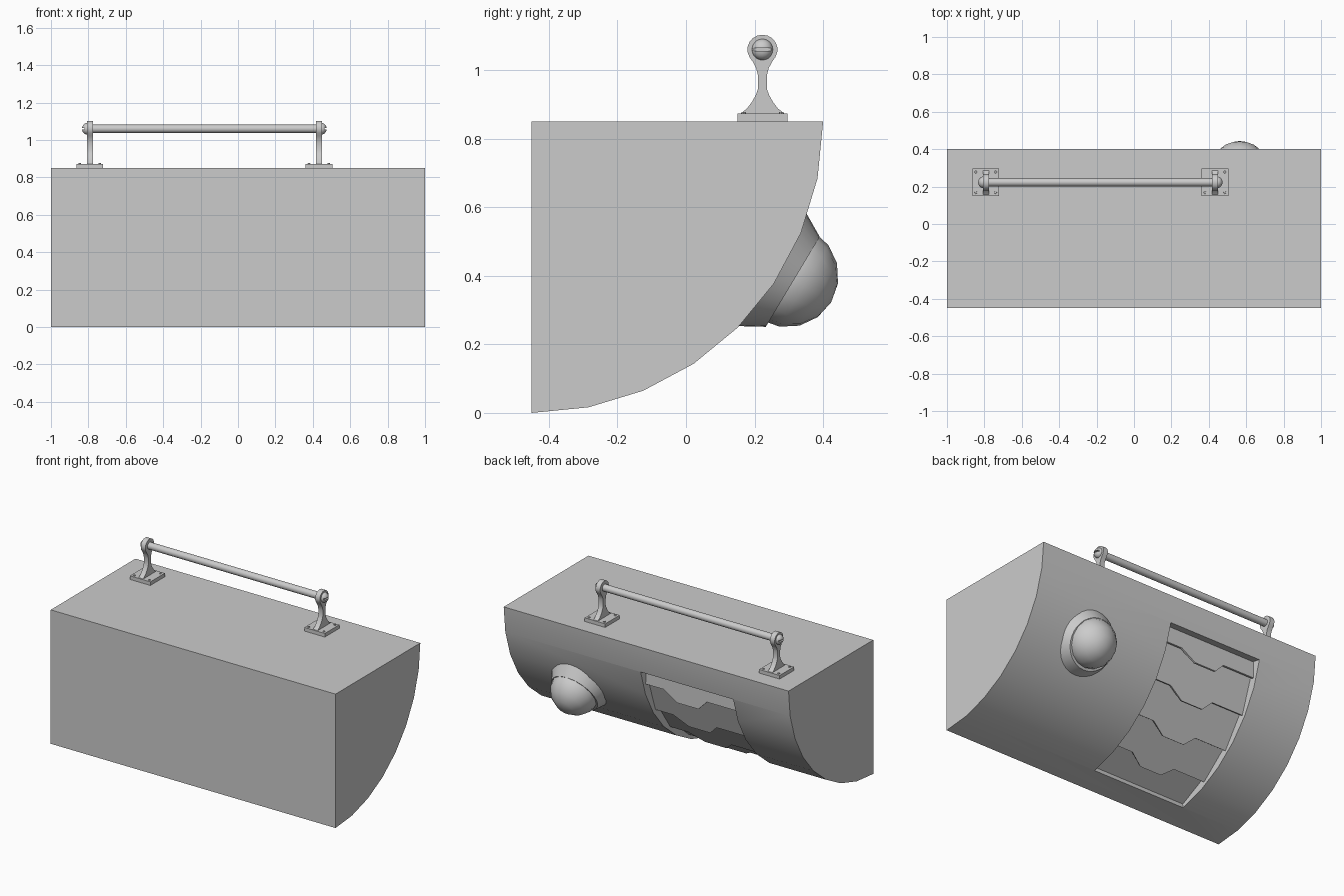
import bpy, bmesh, math
from mathutils import Vector, Matrix

if "Cube" in bpy.data.objects:
    bpy.data.objects.remove(bpy.data.objects["Cube"])

R, CY, CZ = 0.85, -0.45, 0.85      # quarter-round body: radius and centre
X0, X1 = -0.60, 0.05               # recess limits along x
STEP = 11.25


def arc(deg, r, x=0.0):
    t = math.radians(deg)
    return Vector((x, CY + r * math.sin(t), CZ - r * math.cos(t)))


def finish(bm, name, smooth=None):
    bmesh.ops.recalc_face_normals(bm, faces=bm.faces)
    me = bpy.data.meshes.new(name)
    bm.to_mesh(me)
    bm.free()
    ob = bpy.data.objects.new(name, me)
    bpy.context.collection.objects.link(ob)
    if smooth:
        shade(ob, smooth)
    return ob


def activate(ob):
    bpy.ops.object.select_all(action='DESELECT')
    ob.select_set(True)
    bpy.context.view_layer.objects.active = ob


def shade(ob, deg):
    activate(ob)
    bpy.ops.object.shade_smooth_by_angle(angle=math.radians(deg))


def extrude(name, pts, vec, smooth=None):
    bm = bmesh.new()
    f = bm.faces.new([bm.verts.new(p) for p in pts])
    ext = bmesh.ops.extrude_face_region(bm, geom=[f])
    vs = [g for g in ext['geom'] if isinstance(g, bmesh.types.BMVert)]
    bmesh.ops.translate(bm, verts=vs, vec=vec)
    return finish(bm, name, smooth)


def box(name, loc, size):
    bm = bmesh.new()
    bmesh.ops.create_cube(bm, size=1, matrix=Matrix.Translation(loc) @ Matrix.Diagonal((*size, 1)))
    return finish(bm, name)


def cone(name, a, b, r1, r2, seg):
    a, b = Vector(a), Vector(b)
    rot = (b - a).to_track_quat('Z', 'Y').to_matrix().to_4x4()
    bm = bmesh.new()
    bmesh.ops.create_cone(bm, cap_ends=True, segments=seg, radius1=r1, radius2=r2,
                          depth=(b - a).length, matrix=Matrix.Translation((a + b) / 2) @ rot)
    return finish(bm, name, 40)


def ball(name, matrix, seg, rings, r):
    bm = bmesh.new()
    bmesh.ops.create_uvsphere(bm, u_segments=seg, v_segments=rings, radius=r, matrix=matrix)
    return finish(bm, name, 40)


def cut(ob, cutter, smooth):
    cutter.hide_render = True
    m = ob.modifiers.new("cut", 'BOOLEAN')
    m.object, m.operation, m.solver = cutter, 'DIFFERENCE', 'EXACT'
    activate(ob)
    bpy.ops.object.modifier_apply(modifier=m.name)
    bpy.data.objects.remove(cutter)
    shade(ob, smooth)


# body with curved back, and the recess cut into it
body = extrude("body", [Vector((-1, CY, CZ))] + [arc(i * STEP, R, -1) for i in range(9)], (2, 0, 0))
angles = [i * STEP for i in range(1, 8)]
recess = extrude("recess_cutter", [arc(a, 0.79, X0) for a in angles]
                 + [arc(a, 0.93, X0) for a in reversed(angles)], (X1 - X0, 0, 0))
cut(body, recess, 30)

# overlapping plates with a stepped lower edge, tucked in the recess
edges = [78.6, 71.5, 56.0, 40.5, 25.0, 11.4]
outline = [(0, 0), (.19, 0), (.34, 1), (.57, 1), (.66, 0), (1, 0)]
for i in range(5):
    last = i == 4
    top = arc(min(edges[i] + (2 if i else 0), 78.6), 0.797)
    low = arc(edges[i + 1], 0.825)
    down = (low - top).normalized()
    normal = Vector((1, 0, 0)).cross(down).normalized()
    if normal.dot(low - Vector((0, CY, CZ))) < 0:
        normal = -normal
    pts = [top + Vector((X0, 0, 0)), top + Vector((X1, 0, 0))]
    for f, d in outline:
        dip = 0 if last else d * 0.06
        pts.append(low + down * dip + Vector((X1 + (X0 - X1) * f, 0, 0)))
    extrude(f"recess_plate_{i + 1}", pts, -normal * 0.012)

# dome lamp with tapered collar, facing down and back
t = math.radians(59)
n, u = Vector((0, math.sin(t), -math.cos(t))), Vector((0, math.cos(t), math.sin(t)))
base = Vector((0.565, 0, 0)) + u * 0.488
cone("dome_collar", base - n * 0.02, base + n * 0.07, 0.204, 0.153, 32)
ball("dome", Matrix.Translation((0.565, 0.295, 0.40)) @ n.to_track_quat('Z', 'Y').to_matrix().to_4x4(),
     16, 8, 0.15)

# rail on top
Y, ZR, MID, HALF = 0.223, 1.06, -0.18, 0.6125
cone("rail", (MID - HALF, Y, ZR), (MID + HALF, Y, ZR), 0.022, 0.022, 16)

# bracket profile: flared base, thin neck, round head
side = [(.064, .873), (.045, .888), (.030, .908), (.019, .928), (.013, .945),
        (.013, .985), (.018, 1.005), (.028, 1.024)]
head = [(.044 * math.cos(math.radians(a)), ZR + .043 * math.sin(math.radians(a)))
        for a in range(-30, 211, 20)]
profile = side + head + [(-y, z) for y, z in reversed(side)]

for s, tag in ((-1, "left"), (1, "right")):
    cx = MID + s * HALF
    box(f"{tag}_foot", (cx, Y, 0.86), (0.144, 0.145, 0.026))
    extrude(f"{tag}_bracket", [Vector((cx - .016, Y + y, z)) for y, z in profile], (.032, 0, 0), 35)
    for dx in (-.053, .053):
        for dy in (-.055, .055):
            cone(f"{tag}_foot_screw", (cx + dx, Y + dy, .868), (cx + dx, Y + dy, .878), .008, .006, 8)
    # slotted round screw on the bracket head
    ex = cx + s * 0.014
    cap = ball(f"{tag}_end_screw", Matrix.Translation((ex, Y, ZR)) @ Matrix.Diagonal((.9, 1, 1, 1)),
               16, 10, 0.031)
    cut(cap, box("slot_cutter", (ex + s * .03, Y, ZR), (.03, .1, .01)), 40)
